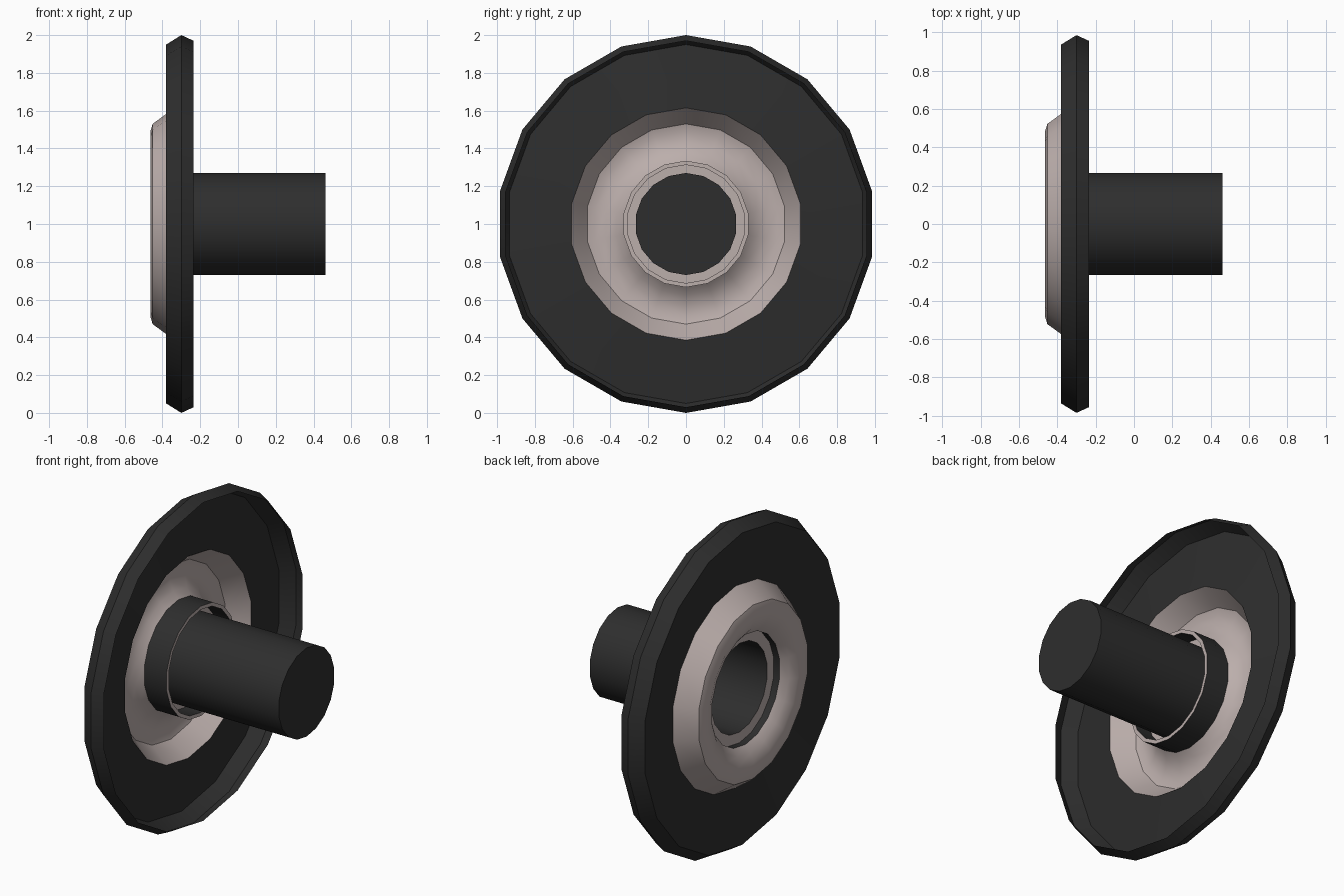
import bpy, bmesh, math

if "Cube" in bpy.data.objects:
    bpy.data.objects.remove(bpy.data.objects["Cube"])

SIDES = 18
CZ = 1.0


def material(name, rgb):
    m = bpy.data.materials.new(name)
    m.diffuse_color = (*rgb, 1)
    m.use_nodes = True
    m.node_tree.nodes["Principled BSDF"].inputs["Base Color"].default_value = m.diffuse_color
    return m


black = material("dark rubber", (0.027, 0.027, 0.027))
pink = material("dusty pink", (0.50, 0.425, 0.41))


def lathe(name, profile, mat, cap_end=False, flip=False):
    """Revolve (x, radius) points around the x axis at height CZ."""
    bm = bmesh.new()
    rings = []
    for x, r in profile:
        rings.append([bm.verts.new((x,
                                    r * math.sin(2 * math.pi * i / SIDES),
                                    CZ + r * math.cos(2 * math.pi * i / SIDES)))
                      for i in range(SIDES)])
    for a, b in zip(rings, rings[1:]):
        for i in range(SIDES):
            j = (i + 1) % SIDES
            f = [a[i], b[i], b[j], a[j]]
            bm.faces.new(f[::-1] if flip else f)
    if cap_end:
        bm.faces.new(rings[-1])
    if cap_end:
        bmesh.ops.recalc_face_normals(bm, faces=bm.faces)
    me = bpy.data.meshes.new(name)
    bm.to_mesh(me)
    bm.free()
    me.materials.append(mat)
    ob = bpy.data.objects.new(name, me)
    bpy.context.collection.objects.link(ob)
    bpy.ops.object.select_all(action='DESELECT')
    ob.select_set(True)
    bpy.context.view_layer.objects.active = ob
    bpy.ops.object.shade_smooth_by_angle(angle=math.radians(30))
    return ob


# Outer rim and web: an open shell, hollow towards +x
lathe("rim_shell", [(-0.336, 0.615), (-0.38, 0.95), (-0.30, 1.0), (-0.235, 0.97)], black)

# Dished pink centre, a trough between web and hub
lathe("centre_dish", [(-0.40, 0.335), (-0.435, 0.375), (-0.458, 0.43), (-0.464, 0.49),
                      (-0.452, 0.53), (-0.336, 0.615)], pink, flip=True)

# Hub sleeve: outer and inner walls, joined by a thin pink lip
lathe("hub_outer_wall", [(-0.40, 0.335), (-0.25, 0.335)], black)
lathe("hub_lip", [(-0.25, 0.335), (-0.25, 0.313)], pink)
lathe("hub_inner_wall", [(-0.25, 0.313), (-0.36, 0.313)], black)

# Pink flange closing the gap between sleeve and shaft
lathe("shaft_flange", [(-0.36, 0.335), (-0.36, 0.27)], pink)

# Hollow shaft, closed at the far end
lathe("shaft", [(-0.36, 0.27), (0.462, 0.27)], black, cap_end=True)
